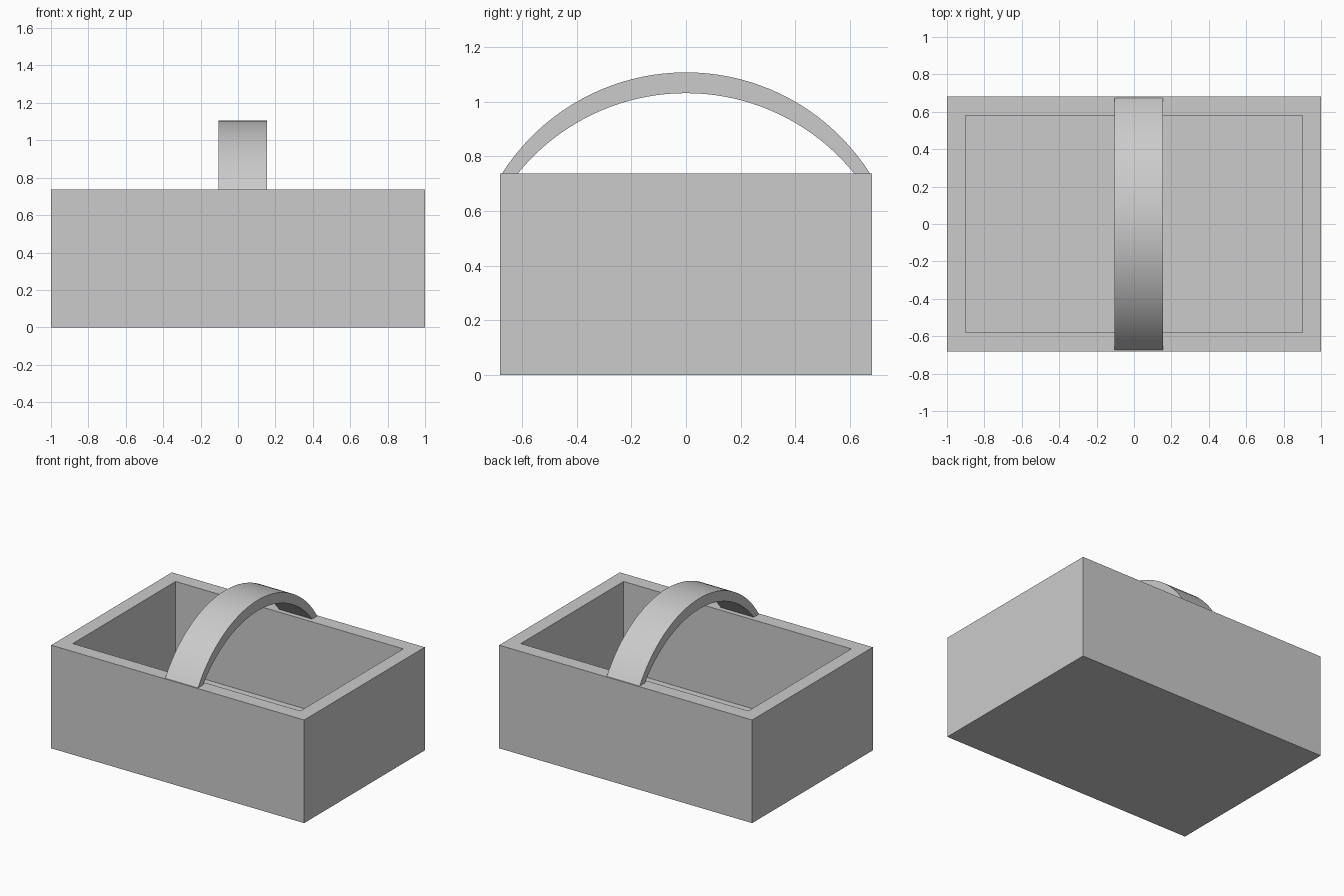
import bpy, bmesh, math

if "Cube" in bpy.data.objects:
    bpy.data.objects.remove(bpy.data.objects["Cube"], do_unlink=True)

grey = bpy.data.materials.new("plain grey")
grey.use_nodes = True
colour = (0.6, 0.6, 0.6, 1)
grey.diffuse_color = colour
grey.node_tree.nodes["Principled BSDF"].inputs["Base Color"].default_value = colour

LENGTH, DEPTH, HEIGHT, WALL = 2.0, 1.362, 0.737, 0.1


def add_object(name, bm):
    bmesh.ops.recalc_face_normals(bm, faces=bm.faces)
    mesh = bpy.data.meshes.new(name)
    bm.to_mesh(mesh)
    bm.free()
    mesh.materials.append(grey)
    obj = bpy.data.objects.new(name, mesh)
    bpy.context.collection.objects.link(obj)
    return obj


# Open box: a block with its top inset for the rim and pushed down to the floor
bm = bmesh.new()
bmesh.ops.create_cube(bm, size=1)
bmesh.ops.scale(bm, vec=(LENGTH, DEPTH, HEIGHT), verts=bm.verts)
bmesh.ops.translate(bm, vec=(0, 0, HEIGHT / 2), verts=bm.verts)
bm.normal_update()
top = max(bm.faces, key=lambda f: f.calc_center_median().z)
bmesh.ops.inset_region(bm, faces=[top], thickness=WALL, use_even_offset=True)
well = bmesh.ops.extrude_discrete_faces(bm, faces=[top])["faces"][0]
bmesh.ops.translate(bm, vec=(0, 0, WALL - HEIGHT), verts=well.verts)
add_object("box", bm)


# Handle: the strip between two arcs, extruded sideways
def arc(half_width, peak, steps=40):
    rise = peak - HEIGHT
    radius = (half_width ** 2 + rise ** 2) / (2 * rise)
    limit = math.asin(half_width / radius)
    angles = [limit * (2 * i / steps - 1) for i in range(steps + 1)]
    return [(radius * math.sin(a), peak - radius + radius * math.cos(a)) for a in angles]


bm = bmesh.new()
outline = arc(0.673, 1.107) + arc(0.615, 1.031)[::-1]
side = bm.faces.new([bm.verts.new((-0.105, y, z)) for y, z in outline])
swept = bmesh.ops.extrude_face_region(bm, geom=[side])["geom"]
bmesh.ops.translate(bm, vec=(0.26, 0, 0),
                    verts=[v for v in swept if isinstance(v, bmesh.types.BMVert)])
handle = add_object("handle", bm)
bpy.ops.object.select_all(action='DESELECT')
handle.select_set(True)
bpy.context.view_layer.objects.active = handle
bpy.ops.object.shade_smooth_by_angle(angle=math.radians(30))
